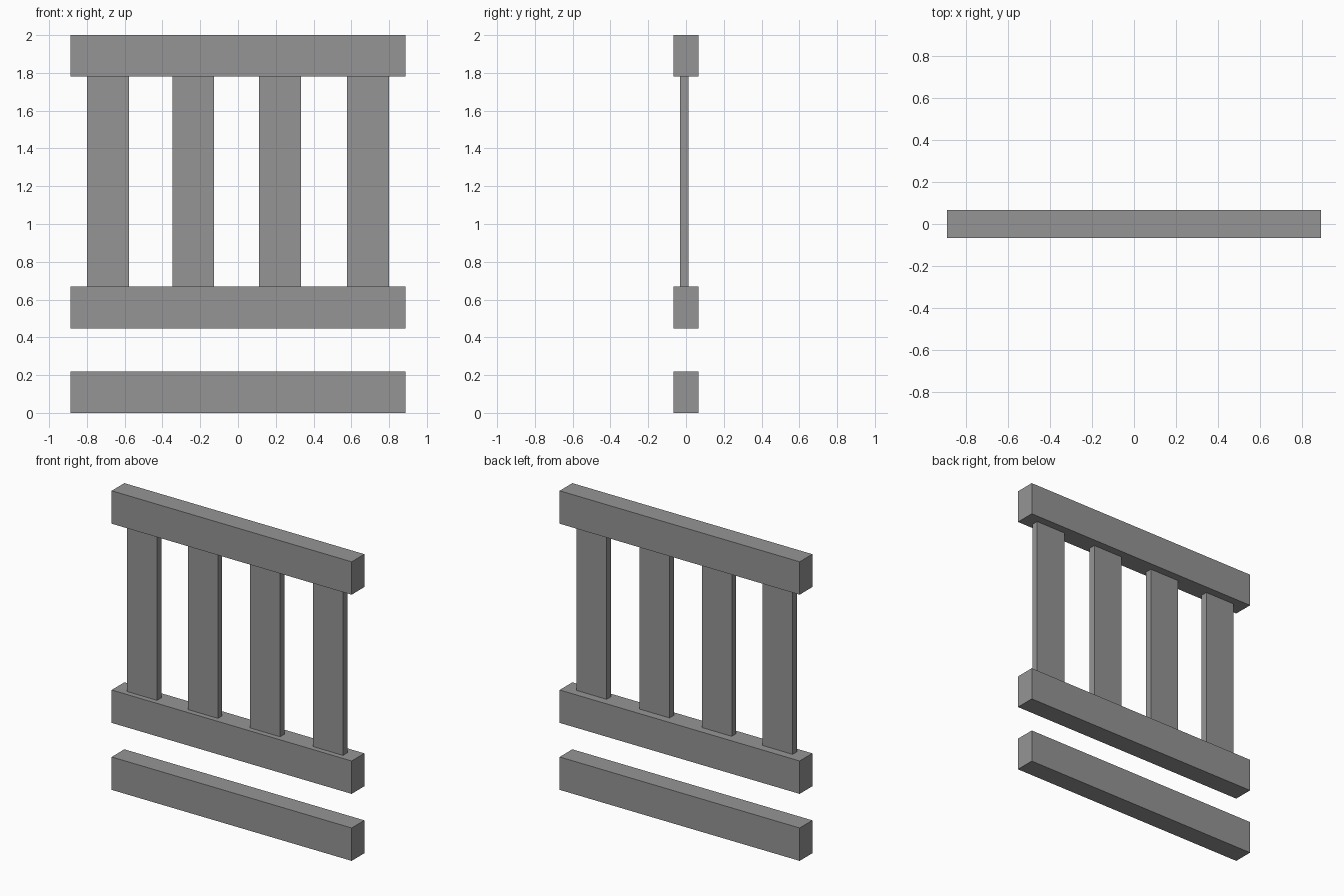
import bpy

cube = bpy.data.objects.get("Cube")
if cube:
    bpy.data.objects.remove(cube, do_unlink=True)

# Single flat grey for the whole railing
grey = bpy.data.materials.new("grey")
grey.use_nodes = True
colour = (0.3, 0.3, 0.3, 1)
grey.diffuse_color = colour
for node in grey.node_tree.nodes:
    if node.type == 'BSDF_PRINCIPLED':
        node.inputs["Base Color"].default_value = colour


def box(name, centre, size):
    bpy.ops.mesh.primitive_cube_add(size=1, location=centre)
    obj = bpy.context.object
    obj.name = name
    obj.scale = size
    bpy.ops.object.transform_apply(location=False, rotation=False, scale=True)
    obj.data.materials.append(grey)
    return obj


RAIL_LENGTH, RAIL_DEPTH, RAIL_HEIGHT = 1.776, 0.134, 0.22
SLAT_WIDTH, SLAT_DEPTH = 0.222, 0.045
SLAT_BOTTOM, SLAT_TOP = 0.668, 1.78

# Three horizontal rails
for name, bottom in (("bottom_rail", 0), ("middle_rail", 0.448), ("top_rail", 1.78)):
    box(name, (0, 0, bottom + RAIL_HEIGHT / 2), (RAIL_LENGTH, RAIL_DEPTH, RAIL_HEIGHT))

# Four thin upright slats, set slightly towards the front
for i, x in enumerate((-0.688, -0.237, 0.223, 0.688)):
    box(f"slat_{i + 1}", (x, -0.009, (SLAT_BOTTOM + SLAT_TOP) / 2),
        (SLAT_WIDTH, SLAT_DEPTH, SLAT_TOP - SLAT_BOTTOM))
